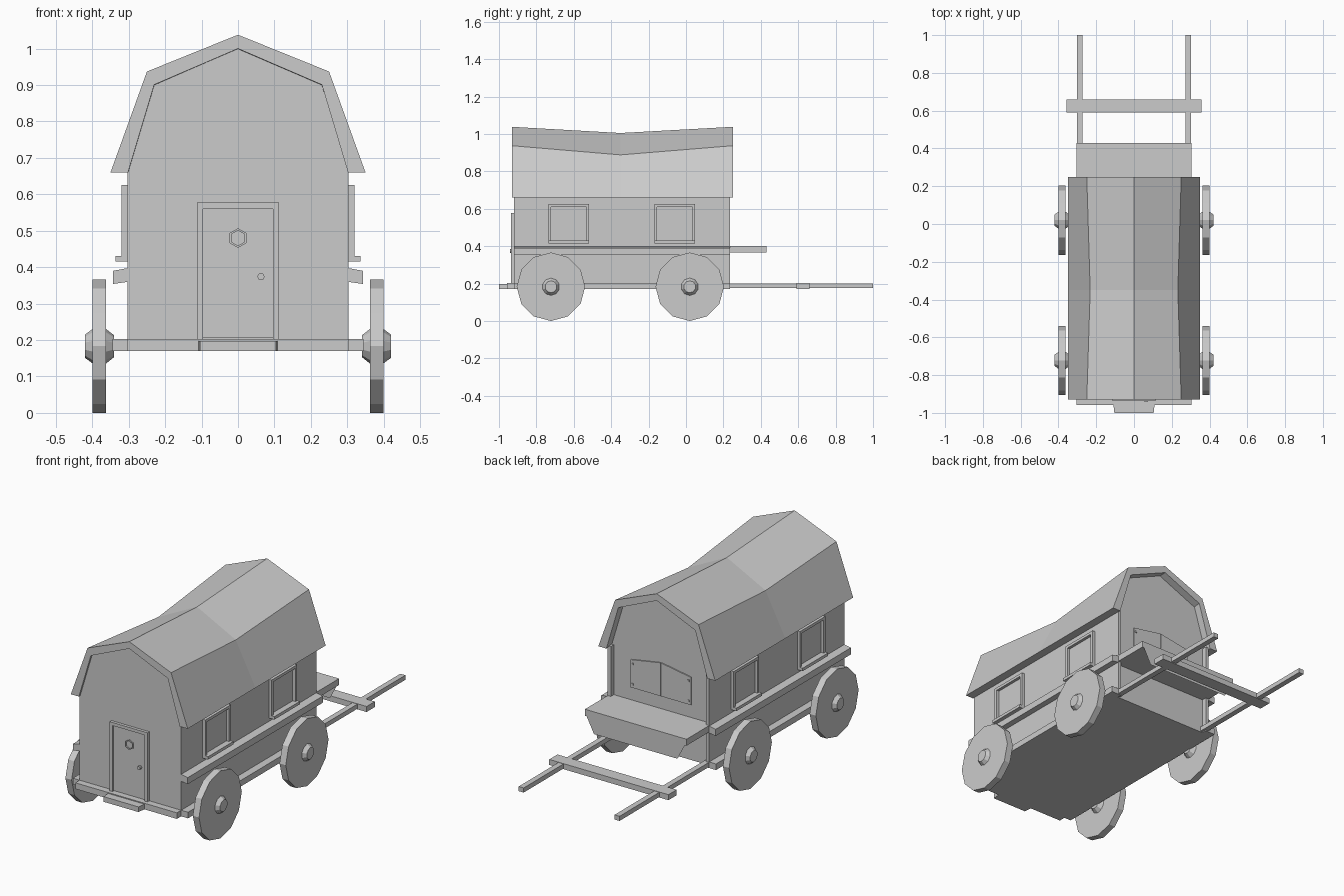
import bpy, bmesh
from math import sin, cos, pi

if "Cube" in bpy.data.objects:
    bpy.data.objects.remove(bpy.data.objects["Cube"])


def make(name, verts, faces, mirror=False):
    me = bpy.data.meshes.new(name)
    me.from_pydata(verts, [], faces)
    bm = bmesh.new()
    bm.from_mesh(me)
    bmesh.ops.recalc_face_normals(bm, faces=bm.faces)
    bm.to_mesh(me)
    bm.free()
    ob = bpy.data.objects.new(name, me)
    bpy.context.collection.objects.link(ob)
    if mirror:
        ob.modifiers.new("mirror", "MIRROR").use_mirror_merge = False
    return ob


def loft(name, rings, mirror=False):
    """Skin a list of equal-length closed rings and cap both ends."""
    n = len(rings[0])
    verts = [p for r in rings for p in r]
    faces = [(k * n + i, k * n + (i + 1) % n, (k + 1) * n + (i + 1) % n, (k + 1) * n + i)
             for k in range(len(rings) - 1) for i in range(n)]
    faces += [tuple(range(n)), tuple(range(len(verts) - n, len(verts)))]
    return make(name, verts, faces, mirror)


def along_y(name, profile, y0, y1, mirror=False):
    return loft(name, [[(x, y, z) for x, z in profile] for y in (y0, y1)], mirror)


def box(name, x0, x1, y0, y1, z0, z1, mirror=False):
    return along_y(name, [(x0, z0), (x1, z0), (x1, z1), (x0, z1)], y0, y1, mirror)


def turned(name, cy, cz, stations, n, mirror=True):
    """Revolve (x, radius) stations around an x-parallel axle."""
    return loft(name, [[(x, cy + r * sin(2 * pi * i / n), cz + r * cos(2 * pi * i / n))
                        for i in range(n)] for x, r in stations], mirror)


# Gabled body, sagging in the middle under the canopy
def body_ring(y, kx, kz, ridge):
    half = [(0.304, 0.17), (0.304, 0.66), (kx, kz)]
    pts = half + [(0, ridge)] + [(-x, z) for x, z in reversed(half)]
    return [(x, y, z) for x, z in pts]


loft("body", [body_ring(-0.92, 0.23, 0.90, 1.0),
              body_ring(-0.35, 0.205, 0.845, 0.965),
              body_ring(0.21, 0.23, 0.90, 1.0)])
box("corner_post", 0.285, 0.304, 0.205, 0.236, 0.17, 0.67, True)


# Roof shell: outer and inner gambrel profiles, lower and narrower mid length
def roof_ring(y, kx, kz, ridge):
    outer = [(0.35, 0.66), (kx, kz), (0, ridge), (-kx, kz), (-0.35, 0.66)]
    inner = [(-0.302, 0.66), (0.02 - kx, kz - 0.036), (0, ridge - 0.038),
             (kx - 0.02, kz - 0.036), (0.302, 0.66)]
    return [(x, y, z) for x, z in outer + inner]


rings = [roof_ring(-0.93, 0.25, 0.937, 1.038),
         roof_ring(-0.35, 0.232, 0.888, 1.005),
         roof_ring(0.25, 0.25, 0.937, 1.038)]
n = len(rings[0])
roof_faces = [(k * n + i, k * n + (i + 1) % n, (k + 1) * n + (i + 1) % n, (k + 1) * n + i)
              for k in range(2) for i in range(n)]
roof_faces += [(b + i, b + i + 1, b + 8 - i, b + 9 - i) for b in (0, 2 * n) for i in range(4)]
make("roof", [p for r in rings for p in r], roof_faces)

# Side rails and sills
along_y("side_rail", [(0.30, 0.36), (0.343, 0.354), (0.343, 0.39), (0.30, 0.398)],
        -0.92, 0.236, True)
box("side_sill", 0.30, 0.345, -0.92, 0.236, 0.17, 0.203, True)
box("rear_sill", -0.304, 0.304, -0.957, -0.92, 0.17, 0.203)
loft("step", [[(s * w, y, z) for s, z in ((-1, 0.17), (1, 0.17), (1, 0.198), (-1, 0.198))]
              for y, w in ((-0.93, 0.112), (-1.0, 0.104))])

# Wheels and hubs
for tag, y in (("front", 0.02), ("rear", -0.722)):
    turned(tag + "_wheel", y, 0.183, [(0.363, 0.183), (0.40, 0.183)], 12)
    turned(tag + "_hub", y, 0.183, [(0.34, 0.03), (0.363, 0.048), (0.398, 0.048), (0.42, 0.032)], 10)

# Side windows: four frame bars with a sill
for tag, y in (("rear", -0.627), ("front", -0.06)):
    a, b, t = y - 0.109, y + 0.109, 0.015
    for part, y0, y1, z0, z1 in (("left", a, a + t, 0.42, 0.625), ("right", b - t, b, 0.42, 0.625),
                                 ("top", a + t, b - t, 0.61, 0.625)):
        box(f"{tag}_window_{part}", 0.30, 0.32, y0, y1, z0, z1, True)
    box(tag + "_window_sill", 0.30, 0.336, a, b, 0.415, 0.431, True)

# Door with frame, small hexagonal window and knob
box("door_jamb", 0.096, 0.113, -0.936, -0.915, 0.17, 0.577, True)
box("door_lintel", -0.096, 0.096, -0.936, -0.915, 0.56, 0.577)
box("door", -0.096, 0.096, -0.926, -0.915, 0.205, 0.56)
hexagon = lambda r: [(r * sin(i * pi / 3), 0.48 + r * cos(i * pi / 3)) for i in range(6)]
make("door_window_frame", [(x, y, z) for r, y in ((0.027, -0.92), (0.027, -0.933),
                                                  (0.021, -0.933), (0.021, -0.92))
                           for x, z in hexagon(r)],
     [(k * 6 + i, k * 6 + (i + 1) % 6, (k + 1) * 6 + (i + 1) % 6, (k + 1) * 6 + i)
      for k in range(3) for i in range(6)])
along_y("door_knob", [(0.063 + 0.01 * cos(i * pi / 4), 0.374 + 0.01 * sin(i * pi / 4))
                      for i in range(8)], -0.94, -0.92)

# Driver's bench with hanging board
box("bench", -0.304, 0.304, 0.20, 0.43, 0.365, 0.40)
make("bench_apron", [(-0.295, 0.43, 0.366), (0.295, 0.43, 0.366),
                     (0.25, 0.43, 0.28), (-0.25, 0.43, 0.28)], [(0, 1, 2, 3)])

# Shutters behind the bench with corner bolts
along_y("shutter", [(0.002, 0.47), (0.18, 0.47), (0.18, 0.62), (0.002, 0.65)], 0.205, 0.216, True)
for z in (0.49, 0.60):
    box("shutter_bolt", 0.163, 0.173, 0.21, 0.221, z - 0.005, z + 0.005, True)

# Draw shafts and crossbar
box("shaft", 0.272, 0.302, 0.20, 1.0, 0.175, 0.20, True)
box("crossbar", -0.357, 0.357, 0.59, 0.66, 0.172, 0.202)
